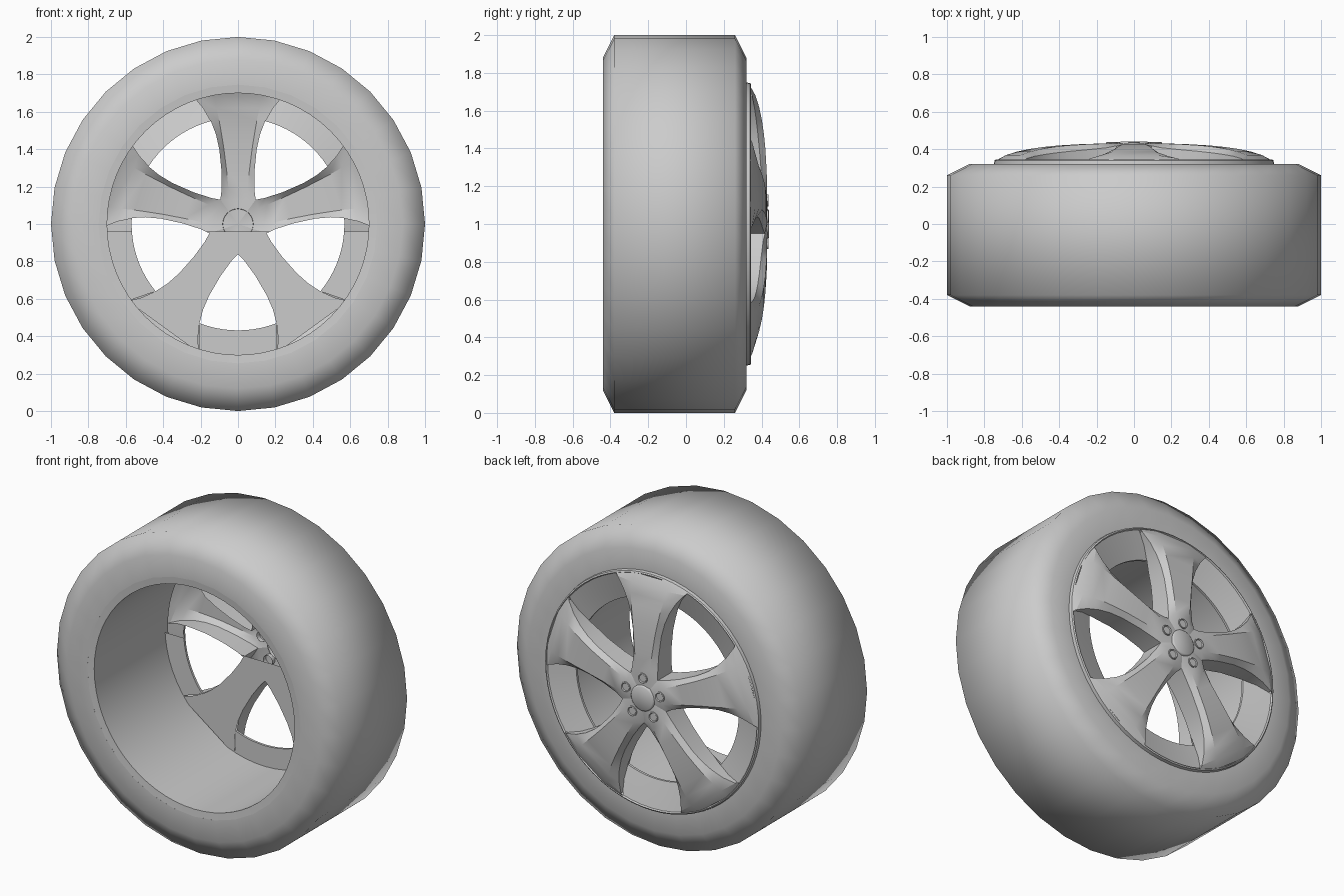
import bpy, bmesh, math
from mathutils import Vector

cube = bpy.data.objects.get("Cube")
if cube:
    bpy.data.objects.remove(cube)

grey = bpy.data.materials.new("plain grey")
grey.use_nodes = True
grey.diffuse_color = (0.6, 0.6, 0.6, 1)
grey.node_tree.nodes["Principled BSDF"].inputs["Base Color"].default_value = (0.6, 0.6, 0.6, 1)


def finish(bm, name, angle, face_out=False):
    bmesh.ops.remove_doubles(bm, verts=bm.verts, dist=0.0005)
    bmesh.ops.recalc_face_normals(bm, faces=bm.faces)
    if face_out and sum(f.normal.y * f.calc_area() for f in bm.faces) < 0:
        bmesh.ops.reverse_faces(bm, faces=bm.faces)
    mesh = bpy.data.meshes.new(name)
    bm.to_mesh(mesh)
    bm.free()
    mesh.materials.append(grey)
    obj = bpy.data.objects.new(name, mesh)
    bpy.context.collection.objects.link(obj)
    bpy.ops.object.select_all(action='DESELECT')
    obj.select_set(True)
    bpy.context.view_layer.objects.active = obj
    bpy.ops.object.shade_smooth_by_angle(angle=math.radians(angle))
    return obj


def lathe(name, profile, segments, angle, centre=(0, 0, 1), closed=False):
    """Spin (radius, y) points around the wheel axis."""
    bm = bmesh.new()
    verts = [bm.verts.new((r + centre[0], y, centre[2])) for r, y in profile]
    edges = [bm.edges.new(pair) for pair in zip(verts, verts[1:])]
    if closed:
        edges.append(bm.edges.new((verts[-1], verts[0])))
    bmesh.ops.spin(bm, geom=verts + edges, cent=centre, axis=(0, 1, 0),
                   angle=math.tau, steps=segments, use_merge=True)
    return finish(bm, name, angle)


# Tyre, rim barrel and outer lip
lathe("tyre", [(.745, -.44), (.88, -.44), (1, -.38), (1, .26), (.88, .32), (.745, .32)],
      32, 80, closed=True)
lathe("rim_barrel", [(.748, -.43), (.745, -.44), (.70, -.436), (.70, .30), (.74, .325)], 64, 30)
lathe("rim_lip", [(.75, .315), (.746, .34), (.738, .345), (.732, .335)], 64, 40)

# Spoke stations: distance out, half width, crown half width, crown y, edge y
STATIONS = [
    (.13, .0945, .045, .43, .418),
    (.18, .088, .05, .43, .408),
    (.28, .088, .06, .427, .398),
    (.40, .10, .075, .42, .388),
    (.48, .118, .088, .412, .38),
    (.55, .145, .10, .402, .372),
    (.62, .185, .115, .387, .362),
    (.68, .235, .125, .368, .35),
]
RIM_EDGE, RIM_CROWN = (.695, .253), (.73, .12)
RING_Y = [.285, .31, .332, .338]
BACK_Y = .27
HUB_Y = .432
ANGLES = [math.radians(90 + 72 * i) for i in range(5)]


def place(u, v, y, a):
    return Vector((u * math.cos(a) - v * math.sin(a), y,
                   1 + u * math.sin(a) + v * math.cos(a)))


def face(bm, points):
    bm.faces.new([bm.verts.new(p) for p in points])


def strip(bm, row_a, row_b):
    for i in range(len(row_a) - 1):
        face(bm, (row_a[i], row_a[i + 1], row_b[i + 1], row_b[i]))


def ring_row(u, w, y, a, steps=10):
    """Arc from one spoke edge to the next."""
    r, start = math.hypot(u, w), math.atan2(w, u)
    span = math.radians(72) - 2 * start
    return [place(r, 0, y, a + start + span * i / steps) for i in range(steps + 1)]


edge_path = [(s[0], s[1]) for s in STATIONS] + [RIM_EDGE]

# Spoked face: crowns, side walls, hub and the dished ring between the spokes
shell = bmesh.new()
for a in ANGLES:
    rows = [[place(u, -w, ye, a), place(u, -c, yc, a), place(u, c, yc, a), place(u, w, ye, a)]
            for u, w, c, yc, ye in STATIONS]
    rows.append([place(*RIM_EDGE[:1], -RIM_EDGE[1], .338, a), place(RIM_CROWN[0], -RIM_CROWN[1], .34, a),
                 place(*RIM_CROWN, .34, a), place(*RIM_EDGE, .338, a)])
    for lower, upper in zip(rows, rows[1:]):
        strip(shell, lower, upper)
    for i in range(3):
        face(shell, (rows[0][i], rows[0][i + 1], place(0, 0, HUB_Y, a)))
    # Side walls drop to the window bottom, then to the ring
    depth = [BACK_Y] * 5 + RING_Y
    for side, col in ((-1, 0), (1, 3)):
        low = [place(u, side * w, y, a) for (u, w), y in zip(edge_path, depth)]
        strip(shell, [r[col] for r in rows[:-1]], low[:-1])
    ring = [ring_row(u, w, y, a) for (u, w), y in zip(edge_path[5:], RING_Y)]
    ring.insert(0, ring_row(*edge_path[5], BACK_Y, a))
    for lower, upper in zip(ring, ring[1:]):
        strip(shell, lower, upper)
finish(shell, "spoked_face", 22, face_out=True)

# Flat backing plate, closing only the lower part of the spokes
plate = bmesh.new()
for a in ANGLES:
    for (u, w), (u2, w2) in zip(edge_path, edge_path[1:-1]):
        face(plate, [place(u, -w, BACK_Y, a), place(u, w, BACK_Y, a),
                     place(u2, w2, BACK_Y, a), place(u2, -w2, BACK_Y, a)])
    u, w = edge_path[0]
    face(plate, [place(0, 0, BACK_Y, a), place(u, w, BACK_Y, a), place(u, -w, BACK_Y, a)])
    strip(plate, ring_row(*edge_path[5], BACK_Y, a), ring_row(*edge_path[7], BACK_Y, a))
bmesh.ops.remove_doubles(plate, verts=plate.verts, dist=0.0005)
bmesh.ops.bisect_plane(plate, geom=plate.verts[:] + plate.edges[:] + plate.faces[:],
                       plane_co=(0, 0, .96), plane_no=(0, 0, 1), clear_outer=True)
plate_obj = finish(plate, "backing_plate", 30)
plate_obj.data.flip_normals() if plate_obj.data.polygons[0].normal.y > 0 else None

# Centre cap and lug sockets
lathe("centre_cap", [(.082, .41), (.08, .434), (.072, .44), (0, .44)], 32, 50)
for n, a in enumerate(ANGLES):
    p = place(.125, 0, 0, a)
    lathe(f"lug_socket_{n + 1}", [(.032, .40), (.032, .436), (.027, .438), (.023, .432), (0, .432)],
          20, 30, centre=p * 1.0)
